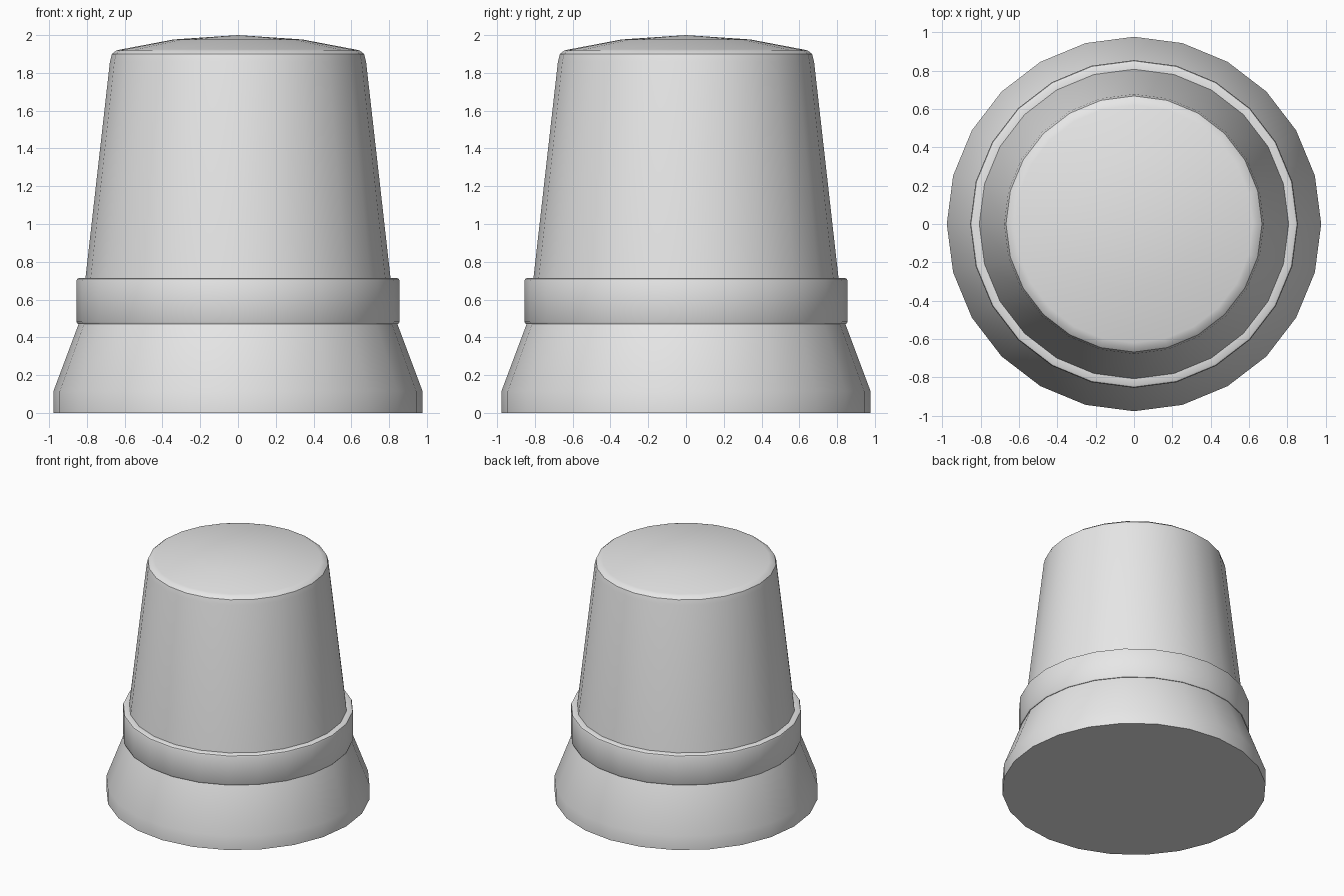
import bpy, bmesh, math

if "Cube" in bpy.data.objects:
    bpy.data.objects.remove(bpy.data.objects["Cube"])

SIDES = 24

grey = bpy.data.materials.new("light_grey")
grey.diffuse_color = (0.8, 0.8, 0.8, 1)
grey.use_nodes = True
grey.node_tree.nodes["Principled BSDF"].inputs["Base Color"].default_value = grey.diffuse_color


def lathe(name, profile):
    """Revolve (radius, z) points around z; radius 0 makes a pole."""
    bm = bmesh.new()
    rings = []
    for r, z in profile:
        if r == 0:
            rings.append([bm.verts.new((0, 0, z))] * SIDES)
        else:
            rings.append([bm.verts.new((r * math.cos(2 * math.pi * i / SIDES),
                                        r * math.sin(2 * math.pi * i / SIDES), z))
                          for i in range(SIDES)])
    for a, b in zip(rings, rings[1:]):
        for i in range(SIDES):
            j = (i + 1) % SIDES
            bm.faces.new(dict.fromkeys((a[i], a[j], b[j], b[i])))
    bm.normal_update()
    mesh = bpy.data.meshes.new(name)
    bm.to_mesh(mesh)
    bm.free()
    mesh.materials.append(grey)
    ob = bpy.data.objects.new(name, mesh)
    bpy.context.collection.objects.link(ob)
    bpy.ops.object.select_all(action='DESELECT')
    ob.select_set(True)
    bpy.context.view_layer.objects.active = ob
    bpy.ops.object.shade_smooth_by_angle(angle=math.radians(35))
    return ob


# Flared foot with a flat underside
lathe("flared_base", [(0, 0), (0.977, 0), (0.977, 0.115), (0.842, 0.475)])

# Collar band with small bevelled rims
lathe("collar", [(0.835, 0.468), (0.848, 0.470), (0.855, 0.482), (0.855, 0.70),
                 (0.851, 0.71), (0.841, 0.715), (0.80, 0.715)])

# Tapered body with rounded shoulder and shallow domed top
lathe("tapered_body", [(0.808, 0.71), (0.678, 1.86), (0.668, 1.90), (0.645, 1.918),
                       (0.62, 1.924), (0.34, 1.977), (0, 2.0)])
